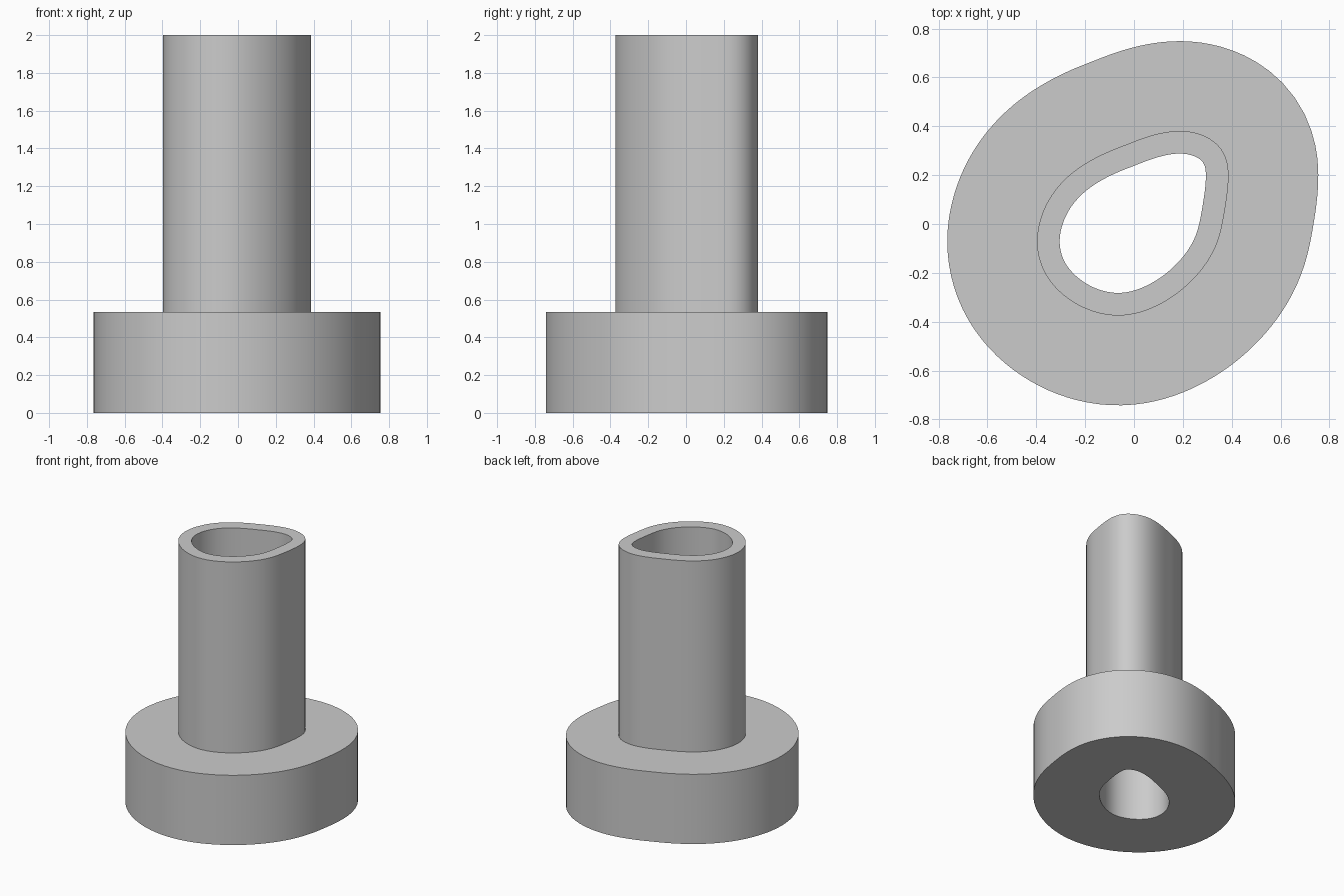
import bpy, bmesh
from mathutils import Vector

cube = bpy.data.objects.get("Cube")
if cube:
    bpy.data.objects.remove(cube)

grey = bpy.data.materials.new("plain_grey")
grey.use_nodes = True
colour = (0.6, 0.6, 0.6, 1)
grey.diffuse_color = colour
grey.node_tree.nodes["Principled BSDF"].inputs["Base Color"].default_value = colour

# Teardrop bore outline, counter-clockwise
BORE = [Vector(p) for p in (
    (0.295, 0.19), (0.28, 0.26), (0.2, 0.29), (0.1, 0.275), (0, 0.238), (-0.1, 0.197),
    (-0.2, 0.135), (-0.275, 0.045), (-0.307, -0.07), (-0.275, -0.175), (-0.18, -0.255),
    (-0.06, -0.285), (0.06, -0.25), (0.17, -0.17), (0.25, -0.06), (0.28, 0.07))]
STEPS = 8
WALL, FLANGE = 0.0925, 0.46
BASE_TOP, TOP = 0.535, 2.0


def smooth_loop(points):
    """Closed spline through the points."""
    n, out = len(points), []
    for i in range(n):
        a, b, c, d = (points[(i + k) % n] for k in (-1, 0, 1, 2))
        for s in range(STEPS):
            t = s / STEPS
            out.append(b + (c - a) * t / 2 + (2 * a - 5 * b + 4 * c - d) * t**2 / 2
                       + (3 * b - a - 3 * c + d) * t**3 / 2)
    for _ in range(10):
        out = [(out[i - 1] + 2 * p + out[(i + 1) % len(out)]) / 4 for i, p in enumerate(out)]
    return out


def offset(loop, distance):
    """Move a loop outward along its normals."""
    out = []
    for i, p in enumerate(loop):
        t = (loop[(i + 1) % len(loop)] - loop[i - 1]).normalized()
        out.append(p + Vector((t.y, -t.x)) * distance)
    return out


bore = smooth_loop(BORE)
sleeve = offset(bore, WALL)
flange = offset(bore, FLANGE)

# One stepped, hollow body: bore, underside, flange, ledge, tube wall, rim
sections = [(bore, 0), (flange, 0), (flange, BASE_TOP), (sleeve, BASE_TOP), (sleeve, TOP), (bore, TOP)]
bm = bmesh.new()
rings = [[bm.verts.new((p.x, p.y, z)) for p in loop] for loop, z in sections]
for k, low in enumerate(rings):
    high = rings[(k + 1) % len(rings)]
    for i in range(len(low)):
        j = (i + 1) % len(low)
        bm.faces.new((low[i], low[j], high[j], high[i]))
bmesh.ops.recalc_face_normals(bm, faces=bm.faces)
mesh = bpy.data.meshes.new("flanged_tube")
bm.to_mesh(mesh)
bm.free()
mesh.materials.append(grey)
body = bpy.data.objects.new("flanged_tube", mesh)
bpy.context.collection.objects.link(body)

bpy.context.view_layer.objects.active = body
body.select_set(True)
bpy.ops.object.shade_smooth_by_angle()
